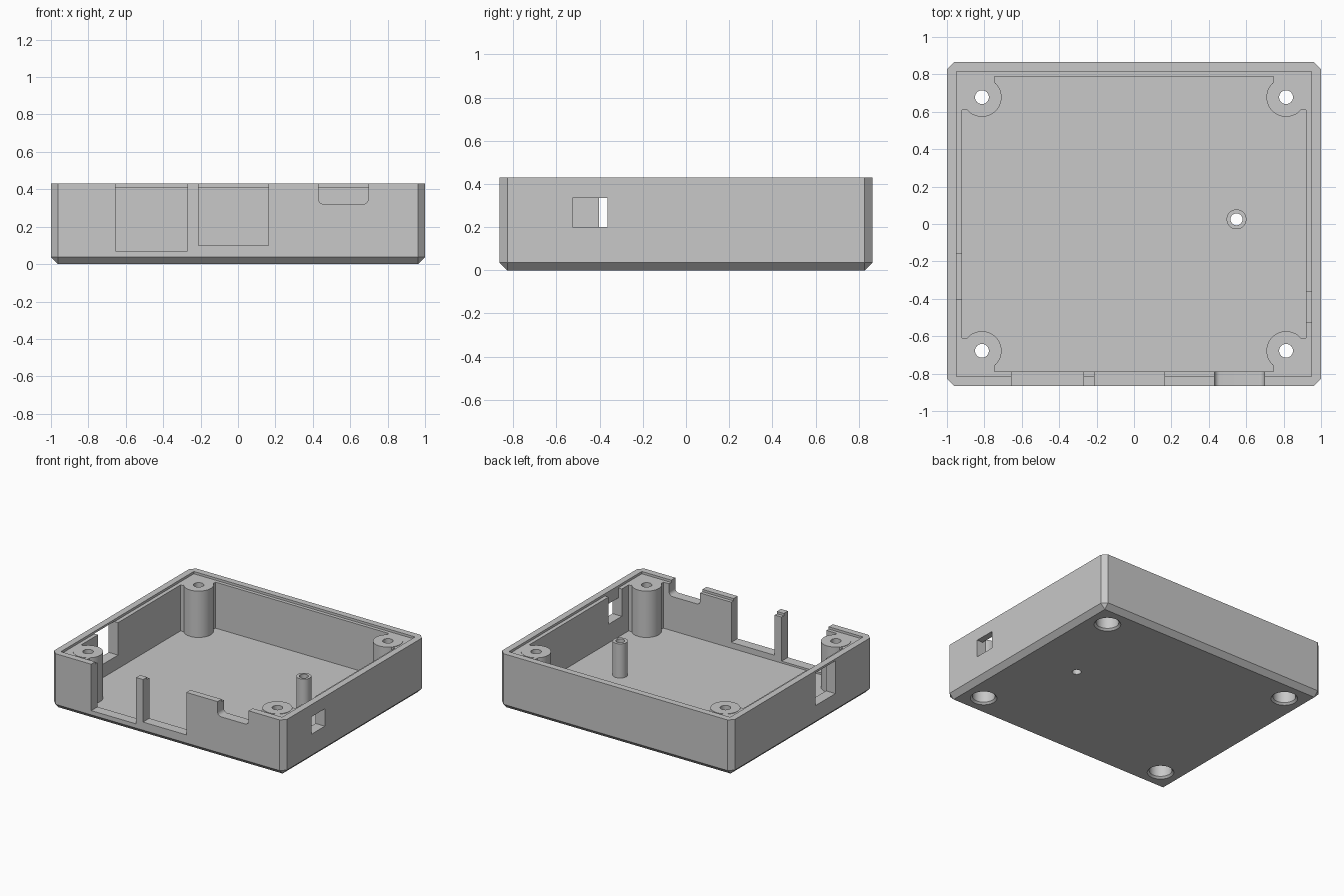
import bpy, bmesh, math
from mathutils import Matrix, Vector

cube = bpy.data.objects.get("Cube")
if cube:
    bpy.data.objects.remove(cube, do_unlink=True)

grey = bpy.data.materials.new("light_grey_plastic")
grey.use_nodes = True
colour = (0.58, 0.58, 0.58, 1)
grey.diffuse_color = colour
grey.node_tree.nodes["Principled BSDF"].inputs["Base Color"].default_value = colour

WIDTH, DEPTH, HEIGHT = 1.0, 0.865, 0.43   # half width, half depth, full height
LEDGE, FLOOR = 0.412, 0.055


def make(name, bm):
    mesh = bpy.data.meshes.new(name)
    bmesh.ops.recalc_face_normals(bm, faces=bm.faces)
    bm.to_mesh(mesh)
    bm.free()
    mesh.materials.append(grey)
    obj = bpy.data.objects.new(name, mesh)
    bpy.context.scene.collection.objects.link(obj)
    return obj


def box(name, x, y, z, bevel=0, pick=None, segments=1):
    """Box spanning three ranges; edges chosen by pick are bevelled."""
    bm = bmesh.new()
    bmesh.ops.create_cube(bm, size=1)
    for v in bm.verts:
        v.co = Vector([(r[0] + r[1]) / 2 + c * (r[1] - r[0]) for r, c in zip((x, y, z), v.co)])
    if bevel:
        edges = [e for e in bm.edges if pick(e.verts[0].co, e.verts[1].co)]
        bmesh.ops.bevel(bm, geom=edges, offset=bevel, segments=segments,
                        profile=0.5, affect='EDGES')
    return make(name, bm)


def cylinder(name, x, y, z, r_low, r_high=None):
    bm = bmesh.new()
    bmesh.ops.create_cone(bm, cap_ends=True, segments=48, radius1=r_low,
                          radius2=r_high or r_low, depth=z[1] - z[0],
                          matrix=Matrix.Translation((x, y, sum(z) / 2)))
    return make(name, bm)


def combine(target, tool, operation):
    """Apply a boolean and discard the tool."""
    tool.hide_render = True
    mod = target.modifiers.new("combine", 'BOOLEAN')
    mod.object, mod.operation, mod.solver = tool, operation, 'EXACT'
    bpy.context.view_layer.objects.active = target
    bpy.ops.object.modifier_apply(modifier=mod.name)
    bpy.data.objects.remove(tool, do_unlink=True)


def cut(tool):
    combine(case, tool, 'DIFFERENCE')


def add(tool):
    combine(case, tool, 'UNION')


# Outer body with chamfered upright and bottom edges
case = box("case_bottom", (-WIDTH, WIDTH), (-DEPTH, DEPTH), (0, HEIGHT), 0.037,
           lambda a, b: abs(a.z - b.z) > 0.1 or max(a.z, b.z) < 0.01)

# Main cavity and the shallow lid ledge
cut(box("cavity", (-0.92, 0.92), (-0.788, 0.788), (FLOOR, 1)))
cut(box("lid_ledge", (-0.95, 0.95), (-0.815, 0.815), (LEDGE, 1)))

# Corner bosses, each tied into the walls by a square filler
corners = [(sx, sy) for sx in (-1, 1) for sy in (-1, 1)]
for sx, sy in corners:
    add(box("corner_filler", sorted((sx * 0.745, sx * 0.94)),
            sorted((sy * 0.61, sy * 0.805)), (0.03, LEDGE)))
    add(cylinder("corner_boss", sx * 0.813, sy * 0.678, (0.03, LEDGE + 0.003), 0.105))

# Small standing post with a through hole
add(cylinder("small_post", 0.548, 0.025, (0.03, 0.32), 0.053))
cut(cylinder("post_hole", 0.548, 0.025, (-1, 1), 0.032))

# Screw holes with wide chamfered recesses underneath
for sx, sy in corners:
    x, y = sx * 0.813, sy * 0.678
    cut(cylinder("screw_hole", x, y, (-1, 1), 0.037))
    cut(cylinder("head_recess", x, y, (-0.1, 0.2), 0.08))
    cut(cylinder("recess_chamfer", x, y, (-0.01, 0.014), 0.104, 0.08))

# Connector openings in the front wall
front = (-1, -0.75)
cut(box("wide_port_a", (-0.655, -0.27), front, (0.07, 1)))
cut(box("wide_port_b", (-0.21, 0.163), front, (0.10, 1)))
cut(box("rounded_port", (0.43, 0.697), front, (0.32, 1), 0.03,
        lambda a, b: abs(a.y - b.y) > 0.1 and a.z < 0.5, 6))

# Side window with an inner slot running up to the ledge
cut(box("side_window", (0.9, 1.1), (-0.526, -0.363), (0.20, 0.335)))
cut(box("side_slot", (0.9, 0.95), (-0.526, -0.363), (0.20, 0.5)))

# Tall opening on the other side, closed above by the thin rim
cut(box("tall_window", (-1.1, -0.9), (-0.404, -0.158), (0.16, LEDGE + 0.002)))

# Smooth round surfaces, keep hard edges
bpy.ops.object.select_all(action='DESELECT')
case.select_set(True)
bpy.context.view_layer.objects.active = case
bpy.ops.object.shade_smooth_by_angle(angle=math.radians(25))
